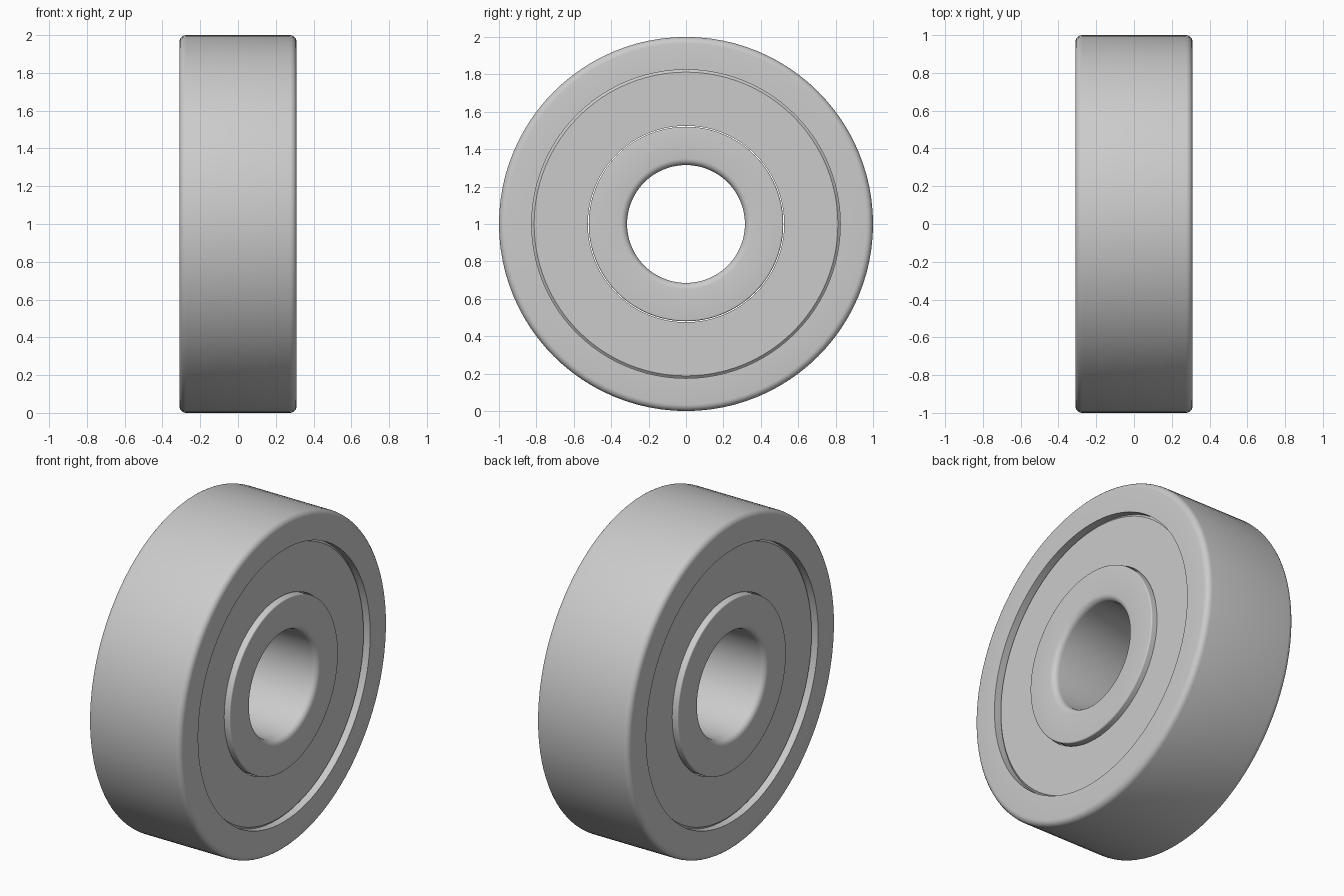
import bpy, math
from mathutils import Vector

cube = bpy.data.objects.get("Cube")
if cube:
    bpy.data.objects.remove(cube, do_unlink=True)

HALF = 0.31      # half of the bearing width
SEGMENTS = 96
FILLET = 0.035

steel = bpy.data.materials.new("brushed steel grey")
steel.use_nodes = True
colour = (0.6, 0.6, 0.6, 1)
steel.diffuse_color = colour
steel.node_tree.nodes["Principled BSDF"].inputs["Base Color"].default_value = colour


def rounded(points, steps=5):
    """Round each (x, radius, fillet) corner of a closed section."""
    section = []
    for i, (x, r, fillet) in enumerate(points):
        corner = Vector((x, r))
        if not fillet:
            section.append(corner)
            continue
        before = Vector(points[i - 1][:2])
        after = Vector(points[(i + 1) % len(points)][:2])
        a = (before - corner).normalized() * fillet
        b = (after - corner).normalized() * fillet
        for s in range(steps + 1):
            t = s / steps * math.pi / 2
            section.append(corner + a * (1 - math.sin(t)) + b * (1 - math.cos(t)))
    return section


def ring(name, points):
    """Revolve a closed section around the x axis."""
    section = rounded(points)
    n = len(section)
    verts, faces = [], []
    for k in range(SEGMENTS):
        angle = 2 * math.pi * k / SEGMENTS
        verts += [(p.x, p.y * math.sin(angle), 1 + p.y * math.cos(angle)) for p in section]
        for i in range(n):
            j, m = (i + 1) % n, (k + 1) % SEGMENTS
            faces.append((k * n + i, k * n + j, m * n + j, m * n + i))
    mesh = bpy.data.meshes.new(name)
    mesh.from_pydata(verts, [], faces)
    mesh.materials.append(steel)
    obj = bpy.data.objects.new(name, mesh)
    bpy.context.collection.objects.link(obj)
    # Consistent outward normals and smooth shading with crisp seams
    bpy.ops.object.select_all(action="DESELECT")
    obj.select_set(True)
    bpy.context.view_layer.objects.active = obj
    bpy.ops.object.mode_set(mode="EDIT")
    bpy.ops.mesh.select_all(action="SELECT")
    bpy.ops.mesh.normals_make_consistent(inside=False)
    bpy.ops.object.mode_set(mode="OBJECT")
    bpy.ops.object.shade_smooth_by_angle(angle=math.radians(35))
    return obj


def race(name, inner, outer, inner_fillet, outer_fillet):
    return ring(name, [(-HALF, inner, inner_fillet), (HALF, inner, inner_fillet),
                       (HALF, outer, outer_fillet), (-HALF, outer, outer_fillet)])


# Outer and inner races
race("outer_race", 0.825, 1.0, 0, FILLET)
race("inner_race", 0.315, 0.52, FILLET, 0.008)

# Recessed shields with a chamfered outer rim, one on each side
for name, side in (("left_shield", 1), ("right_shield", -1)):
    face, back = side * (HALF - 0.035), side * (HALF - 0.075)
    ring(name, [(back, 0.525, 0), (face, 0.525, 0), (face, 0.812, 0),
                (face - side * 0.012, 0.826, 0), (back, 0.826, 0)])
